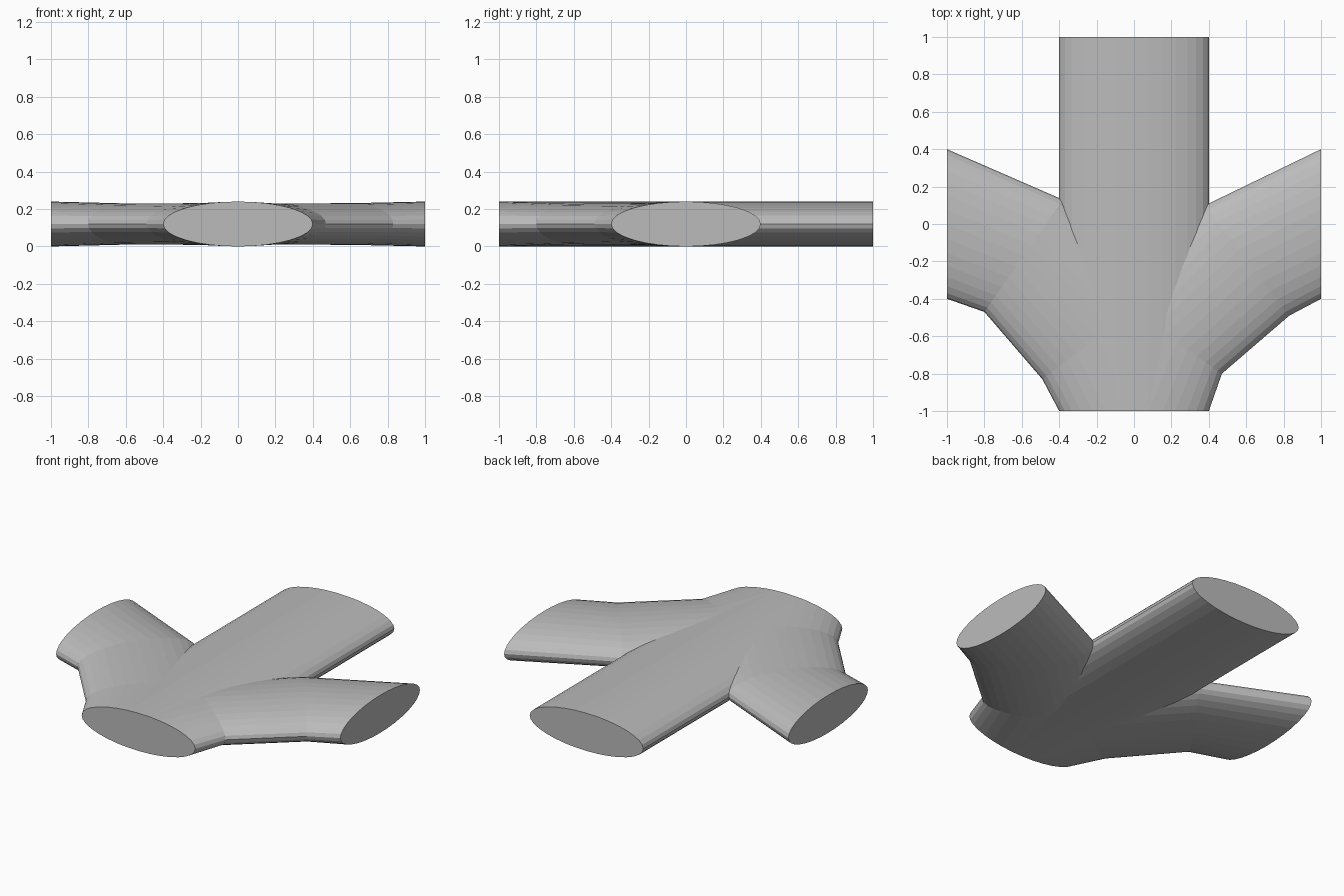
import bpy, bmesh, math
from mathutils import Vector

if "Cube" in bpy.data.objects:
    bpy.data.objects.remove(bpy.data.objects["Cube"])

SIDES = 32
HALF_W, HALF_H = 0.4, 0.12

grey = bpy.data.materials.new("plain grey")
grey.diffuse_color = (0.5, 0.5, 0.5, 1)
grey.use_nodes = True
grey.node_tree.nodes["Principled BSDF"].inputs["Base Color"].default_value = grey.diffuse_color


def loft(name, edges, cap_start):
    """Skin elliptical rings, each given by its outer and inner edge point in plan."""
    bm = bmesh.new()
    rings = []
    for outer, inner in edges:
        a, b = Vector((*outer, HALF_H)), Vector((*inner, HALF_H))
        centre, half = (a + b) / 2, (a - b) / 2
        height = HALF_H * half.length / HALF_W
        ring = []
        for i in range(SIDES):
            t = 2 * math.pi * i / SIDES
            ring.append(bm.verts.new(centre + half * math.cos(t)
                                     + Vector((0, 0, height * math.sin(t)))))
        rings.append(ring)
    for r, s in zip(rings, rings[1:]):
        for i in range(SIDES):
            j = (i + 1) % SIDES
            bm.faces.new((r[i], r[j], s[j], s[i]))
    if cap_start:
        bm.faces.new(rings[0])
    bm.faces.new(rings[-1])
    bmesh.ops.recalc_face_normals(bm, faces=bm.faces)
    # an open end may confuse the direction test, so make the far cap face away
    bm.faces.ensure_lookup_table()
    cap = bm.faces[-1]
    cap.normal_update()
    prev = sum((v.co for v in rings[-2]), Vector()) / SIDES
    if cap.normal.dot(cap.calc_center_median() - prev) < 0:
        bmesh.ops.reverse_faces(bm, faces=bm.faces)
    mesh = bpy.data.meshes.new(name)
    bm.to_mesh(mesh)
    bm.free()
    mesh.materials.append(grey)
    ob = bpy.data.objects.new(name, mesh)
    bpy.context.collection.objects.link(ob)
    return ob


# Straight main tube
loft("main_tube", [((0.4, -1), (-0.4, -1)), ((0.4, 1), (-0.4, 1))], True)

# Side branches share the front mouth of the main tube and bend outwards
loft("right_branch", [((0.4, -1), (-0.4, -1)), ((0.47, -0.80), (-0.13, -0.38)),
                      ((0.83, -0.49), (0.38, 0.10)), ((1, -0.4), (1, 0.4))], False)
loft("left_branch", [((-0.4, -1), (0.4, -1)), ((-0.49, -0.83), (0.10, -0.38)),
                     ((-0.80, -0.47), (-0.38, 0.13)), ((-1, -0.4), (-1, 0.4))], False)
